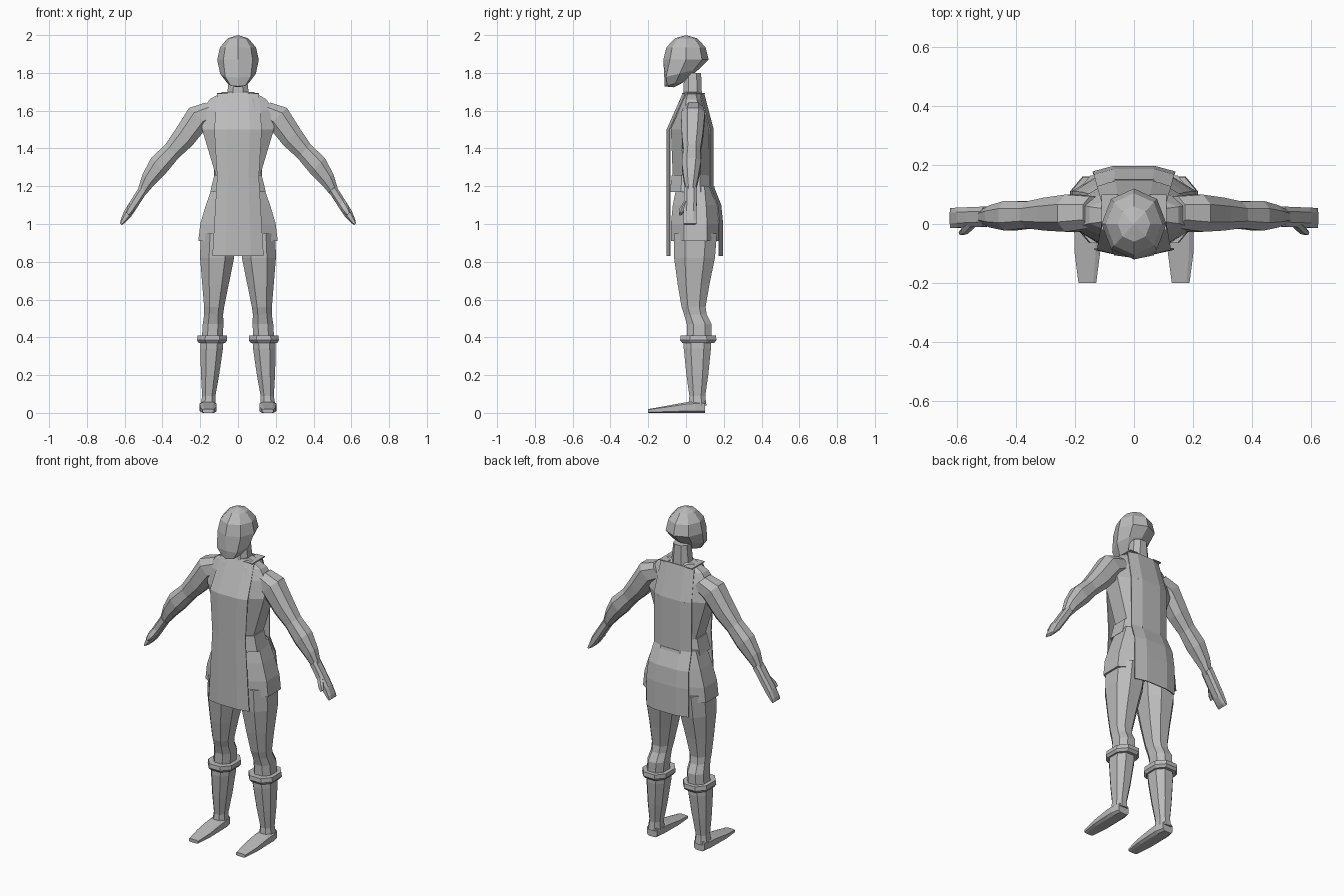
import bpy, bmesh
from math import cos, sin, pi, copysign
from mathutils import Vector

cube = bpy.data.objects.get("Cube")
if cube:
    bpy.data.objects.remove(cube)

shade = 0.5
grey = bpy.data.materials.new("plain grey")
grey.use_nodes = True
grey.diffuse_color = (shade, shade, shade, 1)
grey.node_tree.nodes["Principled BSDF"].inputs["Base Color"].default_value = grey.diffuse_color


def finish(name, bm, mirror=False, thickness=0):
    """Turn a bmesh into a grey object, optionally mirrored or thickened."""
    bmesh.ops.recalc_face_normals(bm, faces=bm.faces)
    mesh = bpy.data.meshes.new(name)
    bm.to_mesh(mesh)
    bm.free()
    mesh.materials.append(grey)
    part = bpy.data.objects.new(name, mesh)
    bpy.context.collection.objects.link(part)
    if mirror:
        part.modifiers.new("both sides", 'MIRROR')
    if thickness:
        cloth = part.modifiers.new("cloth", 'SOLIDIFY')
        cloth.thickness = thickness
        cloth.offset = 0


def skin(bm, rows, closed):
    """Fill quads between neighbouring rows of vertices."""
    for low, high in zip(rows, rows[1:]):
        for i in range(len(low) if closed else len(low) - 1):
            j = (i + 1) % len(low)
            bm.faces.new((low[i], low[j], high[j], high[i]))


def loft(name, rings, mirror=False, sides=8, power=0.85):
    """Join rings, each a centre and two half-axes; a lower power is squarer."""
    bm = bmesh.new()

    def squared(value):
        return copysign(abs(value / cos(pi / sides)) ** power, value)

    rows = []
    for centre, across, along in rings:
        angles = [2 * pi * (i + 0.5) / sides for i in range(sides)]
        rows.append([bm.verts.new(Vector(centre) + Vector(across) * squared(cos(angle))
                                  + Vector(along) * squared(sin(angle))) for angle in angles])
    skin(bm, rows, closed=True)
    bm.faces.new(rows[0])
    bm.faces.new(rows[-1])
    finish(name, bm, mirror)


def body_part(name, y, rows):
    """Upright central loft from rows of height, half width and half depth."""
    loft(name, [((0, y, z), (width, 0, 0), (0, depth, 0)) for z, width, depth in rows])


def leg_part(name, rows):
    """Pair of lofts along the leaning leg line: height, half width and y."""
    loft(name, [((0.16 - 0.06 * z, y, z), (width, 0, 0), (0, 1.2 * width, 0))
                for z, width, y in rows], mirror=True)


def arm_part(name, rows, depth=None, power=0.85):
    """Pair of lofts down the arm: x, height and half thickness."""
    slope = Vector((1, 0, 1)).normalized()
    loft(name, [((x, 0.045 - 0.04 * x, z), (0, depth or 0.9 * thick, 0), slope * thick)
                for x, z, thick in rows], mirror=True, power=power)


def sheet(name, rows, columns, bend=0, mirror=False):
    """Cloth from rows of height, half width and y; bend moves the side edges in y."""
    bm = bmesh.new()
    skin(bm, [[bm.verts.new((c * width, y + bend * c * c, z)) for c in columns]
              for z, width, y in rows], closed=False)
    finish(name, bm, mirror, thickness=0.006)


# Head: a faceted ball with the lower half pulled forward into a jaw
bm = bmesh.new()
bmesh.ops.create_uvsphere(bm, u_segments=8, v_segments=6, radius=1)
for vert in bm.verts:
    x, y, z = vert.co
    vert.co = (0.11 * x, 0.12 * y, 0.13 * z)
    if z < -0.1:
        vert.co.y = max(vert.co.y + vert.co.z / 2, -0.115)
        vert.co.z += vert.co.y / 4
    vert.co.z += 1.87
finish("head", bm)
body_part("neck", 0.035, [(1.66, 0.06, 0.05), (1.8, 0.045, 0.045)])

# Torso, belt and tunic skirt
body_part("torso", 0.03, [
    (1.17, 0.13, 0.1), (1.25, 0.115, 0.1), (1.5, 0.19, 0.11),
    (1.6, 0.19, 0.08), (1.66, 0.15, 0.06), (1.7, 0.08, 0.04)])
body_part("belt", 0.025, [(1.17, 0.147, 0.11), (1.26, 0.125, 0.1)])
body_part("tunic_skirt", 0.05, [
    (0.91, 0.21, 0.13), (1, 0.2, 0.13), (1.1, 0.17, 0.12), (1.2, 0.135, 0.1)])

# Long cloth panels and shoulder straps
panel_columns = (-1, -0.5, 0.5, 1)
sheet("front_panel", [
    (0.83, 0.135, -0.105), (1.25, 0.11, -0.105), (1.5, 0.125, -0.105), (1.69, 0.11, -0.02)],
    panel_columns, bend=0.02)
sheet("back_panel", [
    (0.83, 0.14, 0.2), (1, 0.14, 0.2), (1.1, 0.135, 0.19), (1.2, 0.125, 0.15),
    (1.5, 0.125, 0.15), (1.69, 0.11, 0.1)],
    panel_columns, bend=-0.025)
sheet("shoulder_straps", [(1.69, 0.11, y) for y in (-0.02, 0.1)], (0.5, 1), mirror=True)

# Legs
leg_part("legs", [
    (0.4, 0.055, 0.07), (0.47, 0.055, 0.07), (0.52, 0.05, 0.05), (0.56, 0.053, 0.04),
    (0.68, 0.07, 0.04), (0.82, 0.09, 0.045), (0.95, 0.095, 0.05)])

# Boots
leg_part("boot_shafts", [
    (0.04, 0.04, 0.06), (0.09, 0.035, 0.06), (0.2, 0.048, 0.06), (0.34, 0.06, 0.06), (0.4, 0.06, 0.06)])
leg_part("boot_cuffs", [(0.37, 0.07, 0.065), (0.385, 0.08, 0.065), (0.41, 0.078, 0.065)])
feet = []
for y, width in ((0.1, 0.035), (0.05, 0.045), (0, 0.045), (-0.1, 0.043), (-0.2, 0.03)):
    half_height = min(0.06, 0.056 + 0.18 * y) / 2
    feet.append(((0.158, y, half_height), (width, 0, 0), (0, 0, half_height)))
loft("boot_feet", feet, mirror=True, power=0.5)

# Arms, hands and thumbs
arm_part("arms", [
    (0.13, 1.6, 0.06), (0.21, 1.565, 0.07), (0.285, 1.46, 0.062), (0.35, 1.385, 0.05),
    (0.42, 1.31, 0.056), (0.475, 1.235, 0.042), (0.51, 1.17, 0.026)])
arm_part("hands", [(x, 1.96 - 1.55 * x, thick) for x, thick in (
    (0.5, 0.025), (0.55, 0.025), (0.585, 0.024), (0.61, 0.014), (0.62, 0.006))],
    depth=0.034, power=0.7)
loft("thumbs", [((x, y, 1.96 - 1.55 * x), (0, size, 0), (size, 0, size)) for x, y, size in (
    (0.545, 0.005, 0.014), (0.57, -0.02, 0.013), (0.585, -0.03, 0.008))], mirror=True, sides=6)
